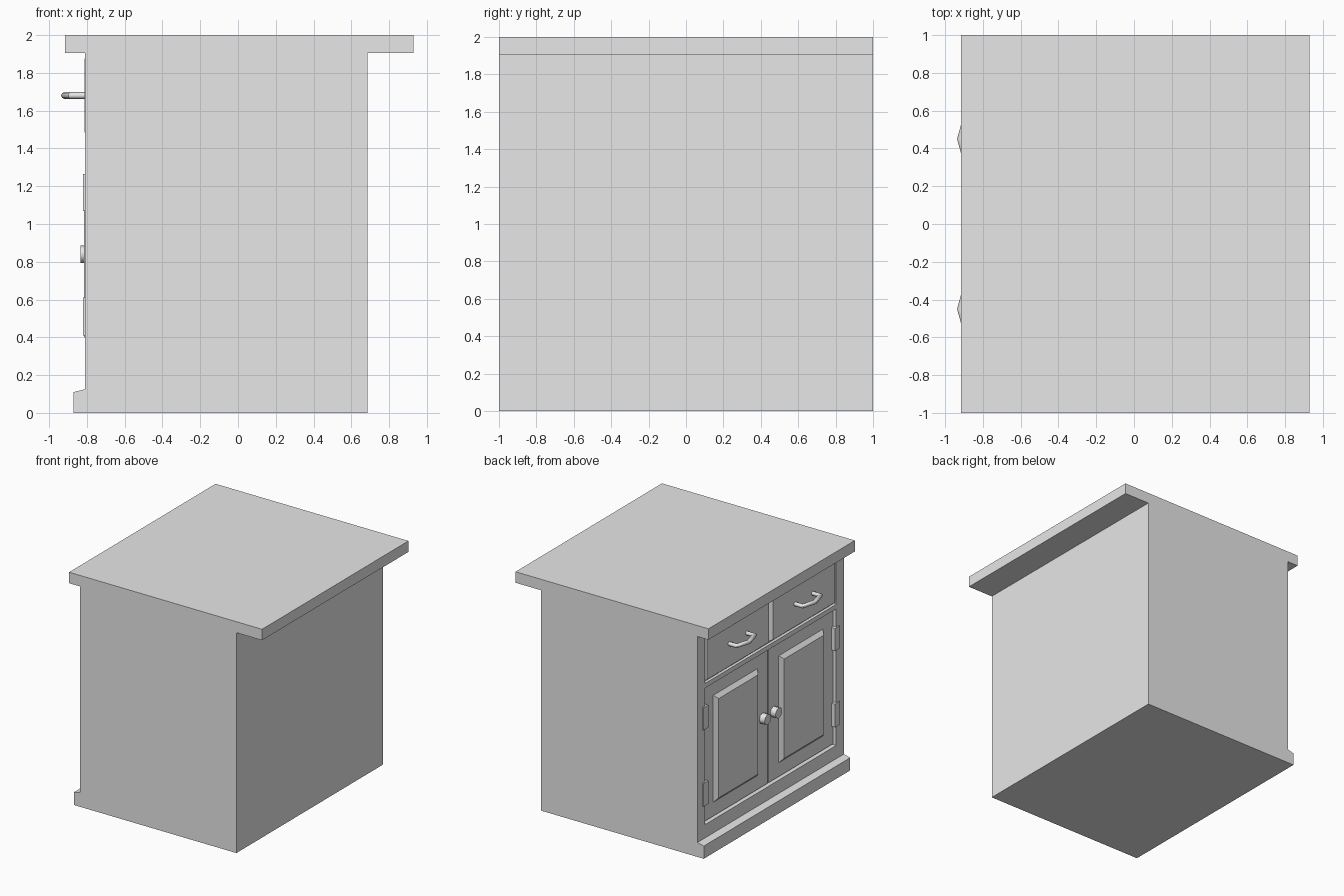
import bpy, bmesh, math
from mathutils import Vector

if "Cube" in bpy.data.objects:
    bpy.data.objects.remove(bpy.data.objects["Cube"], do_unlink=True)

grey = bpy.data.materials.new("plain grey")
grey.use_nodes = True
grey.diffuse_color = (0.8, 0.8, 0.8, 1)
grey.node_tree.nodes["Principled BSDF"].inputs["Base Color"].default_value = (0.8, 0.8, 0.8, 1)


def finish(name, bm, smooth=False):
    bmesh.ops.recalc_face_normals(bm, faces=bm.faces)
    mesh = bpy.data.meshes.new(name)
    bm.to_mesh(mesh)
    bm.free()
    mesh.materials.append(grey)
    obj = bpy.data.objects.new(name, mesh)
    bpy.context.collection.objects.link(obj)
    if smooth:
        bpy.ops.object.select_all(action="DESELECT")
        obj.select_set(True)
        bpy.context.view_layer.objects.active = obj
        bpy.ops.object.shade_smooth_by_angle(angle=math.radians(50))
    return obj


def slab(name, x, y, z, bevel=0.0):
    """Box between ranges; bevel shrinks its outer (-x) face into a raised panel."""
    bm = bmesh.new()
    bmesh.ops.create_cube(bm, size=1)
    for v in bm.verts:
        outer = v.co.x < 0
        for axis, (lo, hi) in enumerate((x, y, z)):
            edge = bevel if outer and axis else 0
            v.co[axis] = lo + edge if v.co[axis] < 0 else hi - edge
    return finish(name, bm)


def span(a, b, side):
    return tuple(sorted((a * side, b * side)))


# Carcass, worktop and plinth share one profile run along the depth
profile = [(-0.87, 0), (0.685, 0), (0.685, 1.905), (0.93, 1.905), (0.93, 2),
           (-0.915, 2), (-0.915, 1.905), (-0.81, 1.905), (-0.81, 0.125), (-0.87, 0.11)]
bm = bmesh.new()
face = bm.faces.new([bm.verts.new((x, -1, z)) for x, z in profile])
new = bmesh.ops.extrude_face_region(bm, geom=[face])["geom"]
bmesh.ops.translate(bm, vec=(0, 2, 0), verts=[g for g in new if isinstance(g, bmesh.types.BMVert)])
body = finish("cabinet_body", bm)

# Openings for drawers and doors
for z, depth in (((1.46, 1.895), -0.785), ((0.24, 1.42), -0.77)):
    cutter = slab("opening_cutter", (-0.85, depth), (-0.895, 0.895), z)
    cutter.hide_render = True
    mod = body.modifiers.new("opening", "BOOLEAN")
    mod.operation = "DIFFERENCE"
    mod.solver = "EXACT"
    mod.object = cutter
    bpy.context.view_layer.objects.active = body
    bpy.ops.object.modifier_apply(modifier=mod.name)
    bpy.data.objects.remove(cutter, do_unlink=True)


def tube(name, path, radius, sides=8):
    """Round bar along a flat path, mitred at the bends."""
    bm = bmesh.new()
    pts = [Vector(p) for p in path]
    rings = []
    for i, p in enumerate(pts):
        a = (p - pts[i - 1]).normalized() if i else (pts[1] - p).normalized()
        b = (pts[i + 1] - p).normalized() if i < len(pts) - 1 else a
        t = (a + b).normalized()
        across = Vector((-t.y, t.x, 0)) / max(t.dot(a), 0.5)
        rings.append([bm.verts.new(p + radius * (across * math.cos(k) + Vector((0, 0, math.sin(k)))))
                      for k in (math.tau * j / sides for j in range(sides))])
    for r, s in zip(rings, rings[1:]):
        for j in range(sides):
            n = (j + 1) % sides
            bm.faces.new((r[j], r[n], s[n], s[j]))
    bm.faces.new(rings[0])
    bm.faces.new(rings[-1])
    return finish(name, bm, smooth=True)


for side, tag in ((1, "back"), (-1, "front")):
    # Drawer front and its bail handle
    slab(tag + "_drawer", (-0.813, -0.78), span(0.012, 0.89, side), (1.47, 1.89), 0.015)
    mid = 0.45 * side
    tube(tag + "_drawer_handle",
         [(-0.8, mid - 0.12, 1.68), (-0.885, mid - 0.12, 1.68), (-0.918, mid, 1.68),
          (-0.885, mid + 0.12, 1.68), (-0.8, mid + 0.12, 1.68)], 0.018)
    # Door with raised panel
    slab(tag + "_door", (-0.785, -0.765), span(0.006, 0.885, side), (0.25, 1.41))
    slab(tag + "_door_panel", (-0.815, -0.78), span(0.14, 0.755, side), (0.365, 1.3), 0.038)
    # Door knob
    tube(tag + "_door_knob", [(-0.78, 0.075 * side, 0.84), (-0.835, 0.075 * side, 0.84)], 0.046)
    # Hinges
    for level, z in (("lower", (0.41, 0.61)), ("upper", (1.07, 1.265))):
        slab(f"{tag}_{level}_hinge", (-0.82, -0.78), span(0.865, 0.93, side), z)
